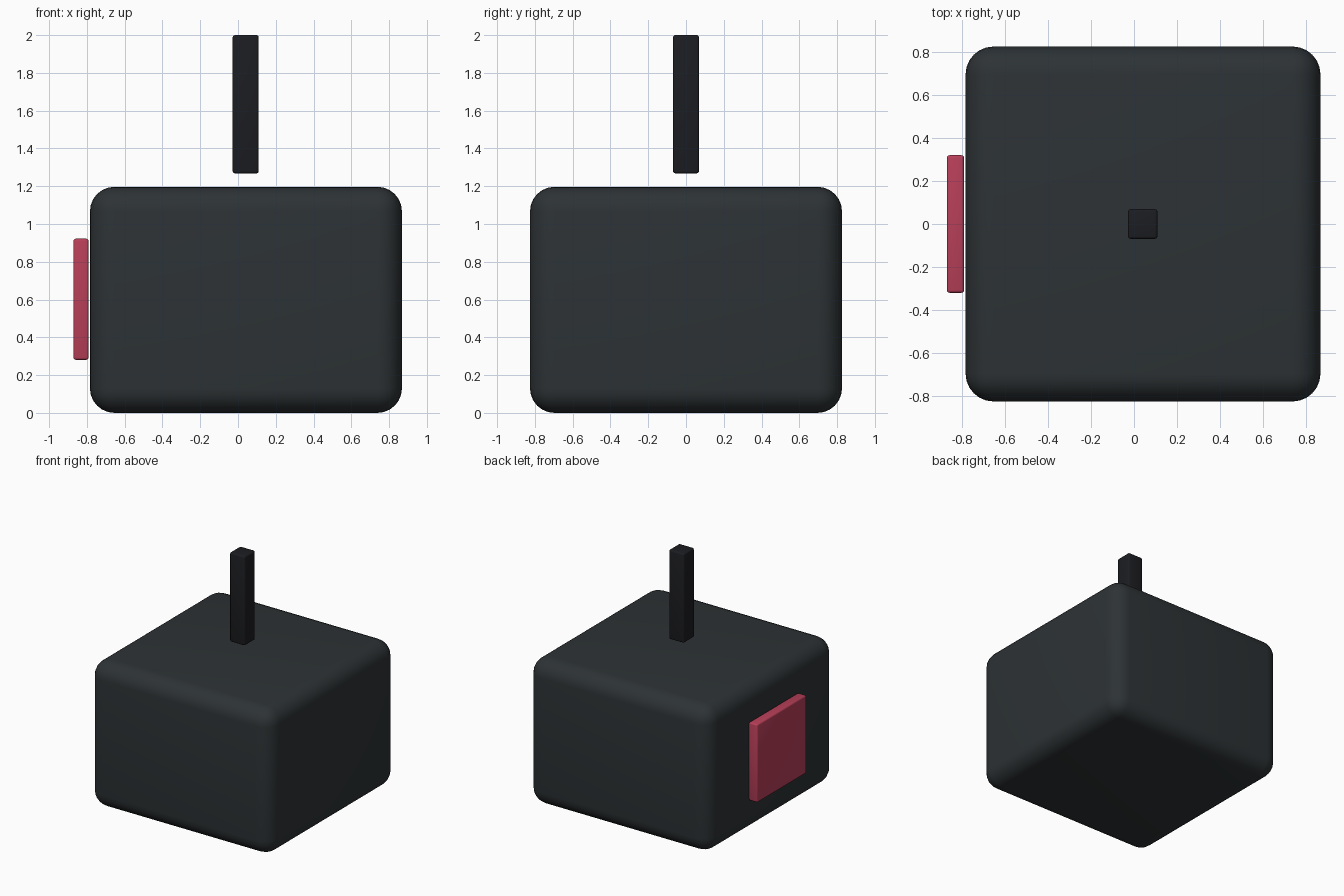
import bpy
import math

if "Cube" in bpy.data.objects:
    bpy.data.objects.remove(bpy.data.objects["Cube"])


def rounded_box(name, lo, hi, radius, segments, color):
    """Box between two corners with rounded edges and a plain colour."""
    bpy.ops.mesh.primitive_cube_add(size=1, location=[(a + b) / 2 for a, b in zip(lo, hi)])
    ob = bpy.context.object
    ob.name = name
    ob.scale = [b - a for a, b in zip(lo, hi)]
    bpy.ops.object.transform_apply(location=False, rotation=False, scale=True)

    bevel = ob.modifiers.new("Rounding", 'BEVEL')
    bevel.width = radius
    bevel.segments = segments
    bpy.ops.object.modifier_apply(modifier=bevel.name)
    bpy.ops.object.shade_smooth_by_angle(angle=math.radians(40))

    mat = bpy.data.materials.new(name + "_color")
    mat.diffuse_color = color
    mat.use_nodes = True
    mat.node_tree.nodes["Principled BSDF"].inputs["Base Color"].default_value = mat.diffuse_color
    ob.data.materials.append(mat)
    return ob


# Large soft-edged body
rounded_box("body", (-0.784, -0.826, 0), (0.868, 0.826, 1.197), 0.13, 6,
            (0.026, 0.032, 0.035, 1))

# Upright post floating just above the body
rounded_box("top_post", (-0.028, -0.069, 1.268), (0.109, 0.069, 2.0), 0.012, 3,
            (0.0116, 0.0123, 0.0152, 1))

# Thin red panel just off the left side
rounded_box("side_panel", (-0.871, -0.32, 0.281), (-0.791, 0.32, 0.922), 0.012, 3,
            (0.48, 0.05, 0.1, 0.9))
